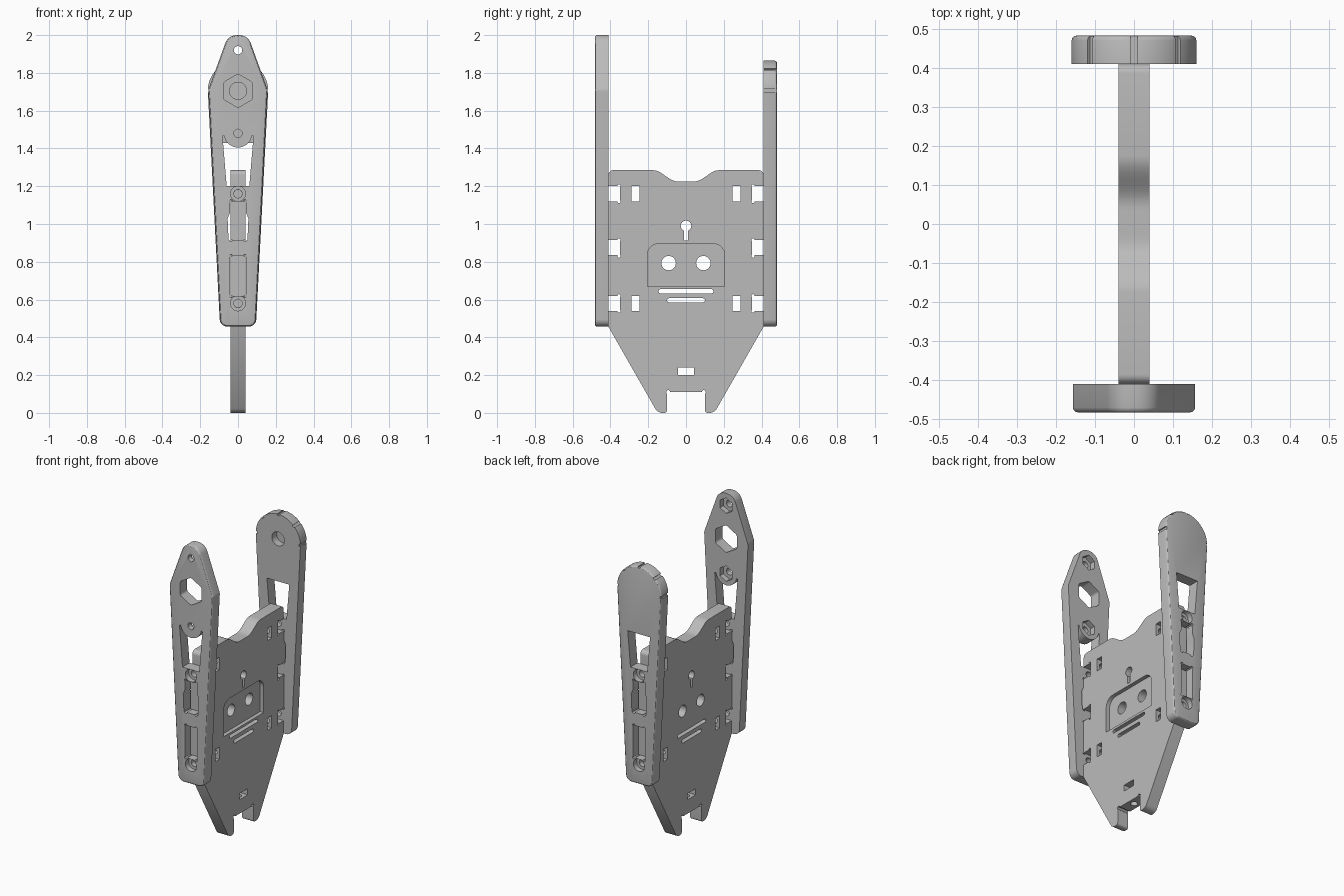
import bpy, bmesh, math
from mathutils import Vector

if "Cube" in bpy.data.objects:
    bpy.data.objects.remove(bpy.data.objects["Cube"])

grey = bpy.data.materials.new("plain grey")
grey.use_nodes = True
COLOUR = (0.5, 0.5, 0.5, 1)
grey.diffuse_color = COLOUR
grey.node_tree.nodes["Principled BSDF"].inputs["Base Color"].default_value = COLOUR


# 2D profile helpers
def circle(u, v, r, n=24, turn=0.0):
    return [(u + r * math.cos(turn + math.tau * i / n),
             v + r * math.sin(turn + math.tau * i / n)) for i in range(n)]


def hexagon(u, v, r):
    return circle(u, v, r, 6, math.pi / 6)


def rect(u0, u1, v0, v1):
    return [(u0, v0), (u1, v0), (u1, v1), (u0, v1)]


def rounded(corners, n=8):
    """Fillet a polygon given as (u, v, radius)."""
    out = []
    for i, (u, v, r) in enumerate(corners):
        p = Vector((u, v))
        if r == 0:
            out.append((u, v))
            continue
        a = (Vector(corners[i - 1][:2]) - p).normalized()
        b = (Vector(corners[(i + 1) % len(corners)][:2]) - p).normalized()
        half = a.angle(b) / 2
        centre = p + (a + b).normalized() * (r / math.sin(half))
        start = p + a * (r / math.tan(half)) - centre
        end = p + b * (r / math.tan(half)) - centre
        for k in range(n + 1):
            d = start.slerp(end, k / n) if start.angle(end) > 0.001 else start
            q = centre + d.normalized() * r
            out.append((q.x, q.y))
    return out


def mirrored(half):
    """Close a right-hand profile by reflecting it."""
    return half + [(-p[0],) + tuple(p[1:]) for p in reversed(half)]


# Solid helpers
def prism(name, pts, axis, lo, hi, bevel_at=None, bevel=0.012):
    place = {"x": lambda u, v, w: (w, u, v),
             "y": lambda u, v, w: (u, w, v),
             "z": lambda u, v, w: (u, v, w)}[axis]
    bm = bmesh.new()
    rings = [[bm.verts.new(place(u, v, w)) for u, v in pts] for w in (lo, hi)]
    faces = [bm.faces.new(ring) for ring in rings]
    for i in range(len(pts)):
        j = (i + 1) % len(pts)
        bm.faces.new((rings[0][i], rings[0][j], rings[1][j], rings[1][i]))
    bmesh.ops.recalc_face_normals(bm, faces=bm.faces)
    if bevel_at is not None:
        bmesh.ops.bevel(bm, geom=list(faces[bevel_at].edges), offset=bevel,
                        segments=3, profile=0.5, affect="EDGES")
    mesh = bpy.data.meshes.new(name)
    bm.to_mesh(mesh)
    bm.free()
    obj = bpy.data.objects.new(name, mesh)
    bpy.context.collection.objects.link(obj)
    mesh.materials.append(grey)
    return obj


def cut(obj, pts, axis, lo, hi):
    cutter = prism("cutter", pts, axis, lo, hi)
    cutter.hide_render = True
    mod = obj.modifiers.new("cut", "BOOLEAN")
    mod.operation, mod.solver, mod.object = "DIFFERENCE", "EXACT", cutter
    bpy.context.view_layer.objects.active = obj
    bpy.ops.object.modifier_apply(modifier=mod.name)
    bpy.data.objects.remove(cutter)


def finish(obj):
    bpy.ops.object.select_all(action="DESELECT")
    obj.select_set(True)
    bpy.context.view_layer.objects.active = obj
    bpy.ops.object.shade_smooth_by_angle(angle=math.radians(30))


# Central plate outline: pointed feet, side tabs and a dipped top
HALF = 0.04
SIDE, TAB, NOTCH = 0.41, 0.43, 0.35
half = [(0.1, 0.11, 0), (0.1, 0, 0.015), (0.15, 0, 0.045), (SIDE, 0.455, 0)]
for low, high in ((0.62, 0.83), (0.915, 1.12)):
    half += [(SIDE, low - 0.08, 0), (NOTCH, low - 0.08, 0), (NOTCH, low, 0),
             (TAB, low, 0), (TAB, high, 0)]
    if low < 0.9:
        half += [(SIDE, high, 0)]
half += [(NOTCH, 1.12, 0), (NOTCH, 1.2, 0), (SIDE, 1.2, 0), (SIDE, 1.285, 0.025)]
half += [(0.175 - 0.175 * t / 12, 1.255 + 0.03 * math.cos(math.pi * min(1, t / 9)), 0)
         for t in range(12)]
# drop duplicate corner between the lower tab and the middle notch
half = [p for i, p in enumerate(half) if i == 0 or p[:2] != half[i - 1][:2]]
plate = prism("centre_plate", rounded(mirrored(half)), "x", -HALF, HALF)


def through(pts):
    cut(plate, pts, "x", -0.1, 0.1)


for s in (-1, 1):
    through(circle(s * 0.092, 0.793, 0.038, 32))
    through(circle(s * 0.094, 0.11, 0.011, 12))
    for z in (0.54, 1.12):
        through(rect(*sorted((s * 0.247, s * 0.288)), z, z + 0.08))
        cut(plate, circle(0, z + 0.04, 0.022, 16), "y", *sorted((s * 0.2, s * 0.38)))
    # corner reliefs of the side notches
    for z in (0.54, 0.62, 0.83, 0.915, 1.12, 1.2):
        through(circle(s * 0.355, z, 0.009, 12))

# Foot nut slot and screw hole, keyhole, vents, face pocket
through(rect(-0.042, 0.042, 0.2, 0.24))
cut(plate, circle(0, 0, 0.022, 16), "z", 0.05, 0.22)
through(circle(0, 0.99, 0.028))
through(rect(-0.011, 0.011, 0.912, 0.98))
for w, z in ((0.145, 0.644), (0.1, 0.596)):
    through(rounded(mirrored([(w, z - 0.011, 0.01), (w, z + 0.011, 0.01)])))
cut(plate, rounded(mirrored([(0.205, 0.67, 0), (0.205, 0.895, 0.06)])), "x", 0.015, 0.1)
finish(plate)


# Features shared by both end panels: tab slots and screw holes
def mount_cuts(panel, outer, inner, window):
    lo, hi = sorted((outer * 1.2, inner * 0.7))
    cut(panel, window, "y", lo, hi)
    for z0, z1 in ((0.62, 0.83), (0.915, 1.12)):
        cut(panel, rect(-0.043, 0.043, z0, z1), "y", lo, hi)
        for x in (-0.037, 0.037):
            for z in (z0, z1):
                cut(panel, circle(x, z, 0.009, 12), "y", lo, hi)
    cut(panel, mirrored([(0.05, 0.915), (0.055, 1.03), (0.042, 1.06)]), "y", lo, hi)
    for z in (0.58, 1.16):
        cut(panel, circle(0, z, 0.022), "y", lo, hi)
        sink = outer - math.copysign(0.035, outer)
        cut(panel, circle(0, z, 0.04), "y", *sorted((outer * 1.2, sink)))


# Front panel with tapered head, hexagonal opening and nut traps
FRONT, FRONT_IN = -0.482, -0.41
outline = mirrored([(0.093, 0.457, 0.04), (0.157, 1.71, 0.05), (0.052, 2.0, 0.065)])
front = prism("front_panel", rounded(outline), "y", FRONT, FRONT_IN, bevel_at=0)
bulge = [(0.075 * math.cos(a), 1.48 - 0.075 * math.sin(a))
         for a in (math.pi * (0.04 + 0.92 * i / 16) for i in range(17))]
mount_cuts(front, FRONT, FRONT_IN,
           [(-0.06, 1.2), (0.06, 1.2), (0.082, 1.465)] + bulge + [(-0.082, 1.465)])
cut(front, rounded([(u, v, 0.02) for u, v in hexagon(0, 1.705, 0.089)]), "y", -0.6, -0.3)
for z in (1.48, 1.92):
    cut(front, circle(0, z, 0.022), "y", -0.6, -0.3)
    cut(front, hexagon(0, z, 0.05), "y", FRONT_IN - 0.035, -0.3)
finish(front)

# Back panel with round notched head and a blind pivot hole
BACK_IN, BACK = 0.41, 0.482
foot = rounded(mirrored([(0.095, 0.457, 0.04), (0.16, 1.705, 0)]))
split = len(foot) // 2
head = [(0.16 * math.cos(math.pi * i / 32), 1.705 + 0.16 * math.sin(math.pi * i / 32))
        for i in range(1, 32)]
back = prism("back_panel", foot[:split] + head + foot[split:], "y", BACK_IN, BACK, bevel_at=1)
mount_cuts(back, BACK, BACK_IN, [(-0.06, 1.2), (0.06, 1.2), (0.08, 1.43), (-0.08, 1.43)])
cut(back, circle(0, 1.705, 0.045, 32), "y", 0.3, BACK_IN + 0.05)
for i in range(5):
    a = math.pi * i / 4
    cut(back, circle(0.16 * math.cos(a), 1.705 + 0.16 * math.sin(a), 0.012, 4, a + math.pi / 4),
        "y", 0.3, 0.6)
finish(back)
